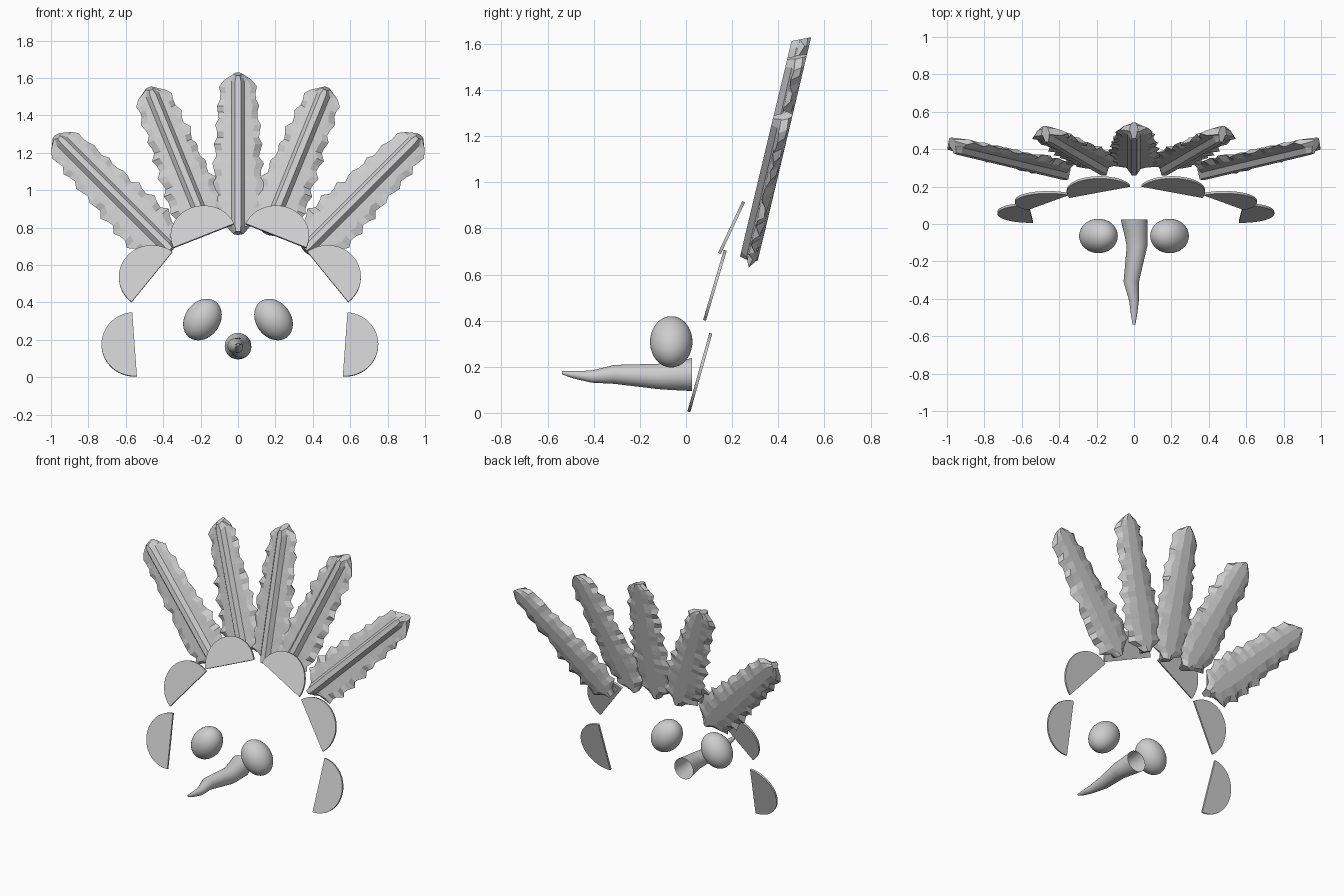
import bpy, bmesh, math, random
from math import sin, cos, pi, radians
from mathutils import Matrix

if "Cube" in bpy.data.objects:
    bpy.data.objects.remove(bpy.data.objects["Cube"])

grey = bpy.data.materials.new("plain grey")
grey.use_nodes = True
grey.diffuse_color = (0.61, 0.61, 0.61, 1)
grey.node_tree.nodes["Principled BSDF"].inputs["Base Color"].default_value = (0.61, 0.61, 0.61, 1)


def finish(name, bm, loc=(0, 0, 0), tilt=0, lean=0, smooth=False):
    """Make an object that leans sideways, then tilts backwards."""
    bmesh.ops.recalc_face_normals(bm, faces=bm.faces)
    mesh = bpy.data.meshes.new(name)
    bm.to_mesh(mesh)
    bm.free()
    mesh.materials.append(grey)
    ob = bpy.data.objects.new(name, mesh)
    bpy.context.collection.objects.link(ob)
    ob.matrix_world = (Matrix.Translation(loc) @ Matrix.Rotation(radians(-tilt), 4, 'X')
                       @ Matrix.Rotation(radians(lean), 4, 'Y'))
    if smooth:
        bpy.ops.object.select_all(action='DESELECT')
        ob.select_set(True)
        bpy.context.view_layer.objects.active = ob
        bpy.ops.object.shade_smooth_by_angle(angle=radians(35))


def loft(rings, cap_start=True):
    """Skin a list of closed rings and cap the ends."""
    bm = bmesh.new()
    rows = [[bm.verts.new(p) for p in ring] for ring in rings]
    n = len(rows[0])
    for a, b in zip(rows, rows[1:]):
        for i in range(n):
            j = (i + 1) % n
            bm.faces.new((a[i], a[j], b[j], b[i]))
    if cap_start:
        bm.faces.new(rows[0])
    bm.faces.new(rows[-1])
    return bm


def half_disc(radius=0.177, thick=0.013, steps=32):
    arc = [(radius * cos(pi * i / steps), radius * sin(pi * i / steps)) for i in range(steps + 1)]
    return loft([[(x, y, z) for x, z in arc] for y in (-thick / 2, thick / 2)])


# Feather half width against the fraction of its length
WIDTHS = [(0, .03), (.035, .05), (.07, .12), (.13, .132), (.24, .143), (.4, .13), (.6, .117),
          (.8, .106), (.92, .094), (.97, .078), (1, .025)]


def width(t):
    for (t0, w0), (t1, w1) in zip(WIDTHS, WIDTHS[1:]):
        if t <= t1:
            return w0 + (w1 - w0) * (t - t0) / (t1 - t0)
    return WIDTHS[-1][1]


def feather(side, seed, length=0.875, rows=25):
    """Domed back, ragged edges and a raised shaft on the front."""
    rng = random.Random(seed)
    rings = []
    for k in range(rows + 1):
        t = k / rows
        base = width(t)
        tooth = (0.93, 0.98, 1.09)[k % 3] if 1 < k < rows else 1
        halves = []
        for s in (1, -1):
            w = base * tooth * rng.uniform(.96, 1.04)
            fold = rng.uniform(-.016, .016)
            halves.append([(s * x, d) for x, d in (
                (min(.016, w * .4), -.042), (min(.036, w * .7), -.014),
                (w * .7, -.008), (w, .006 + fold),
                (w * .7, .026 + rng.uniform(-.004, .004)), (w * .3, .037))])
        outline = halves[0] + halves[1][::-1]
        # The tip slopes so that the back reaches highest
        rings.append([(side * x, d, t * length + .45 * d * t) for x, d in outline])
    return loft(rings)


# Fan of feathers: root position, lean
finish("middle_feather", feather(1, 1), (0, .30, .77), 13.4)
for side, label in ((1, "left"), (-1, "right")):
    finish(label + "_inner_feather", feather(side, 2, .855), (side * .158, .30, .77), 13.4, side * 21.6)
    finish(label + "_outer_feather", feather(side, 3), (side * .36, .277, .676), 13.4, side * 44.2)

    # Arch of half discs, set slightly towards the left
    for part, x, y, z, tilt, lean in (("upper", .183, .175, .755, 25, 23.5),
                                      ("middle", .46, .12, .535, 16.5, 52),
                                      ("lower", .553, .06, .175, 15.6, 94)):
        finish(f"{label}_{part}_half_disc", half_disc(),
               (side * (x + .01) + .01, y, z), tilt, side * lean, True)

    # Egg shaped eyes leaning inwards
    bm = bmesh.new()
    bmesh.ops.create_uvsphere(bm, u_segments=48, v_segments=24, radius=1)
    bmesh.ops.scale(bm, vec=(.094, .092, .119), verts=bm.verts)
    finish(label + "_eye", bm, (side * .19, -.064, .308), 0, side * -36, True)

# Crooked pointed nose, open at the back: y, centre x, centre z, radius
NOSE = [(.025, 0, .166, .071), (-.06, .01, .16, .061), (-.12, .016, .158, .055),
        (-.31, -.015, .167, .041), (-.41, 0, .157, .026), (-.49, 0, .166, .016),
        (-.538, 0, .174, .007)]
finish("nose", loft([[(cx + r * cos(2 * pi * i / 32), y, cz + r * sin(2 * pi * i / 32))
                      for i in range(32)] for y, cx, cz, r in NOSE], cap_start=False), smooth=True)
